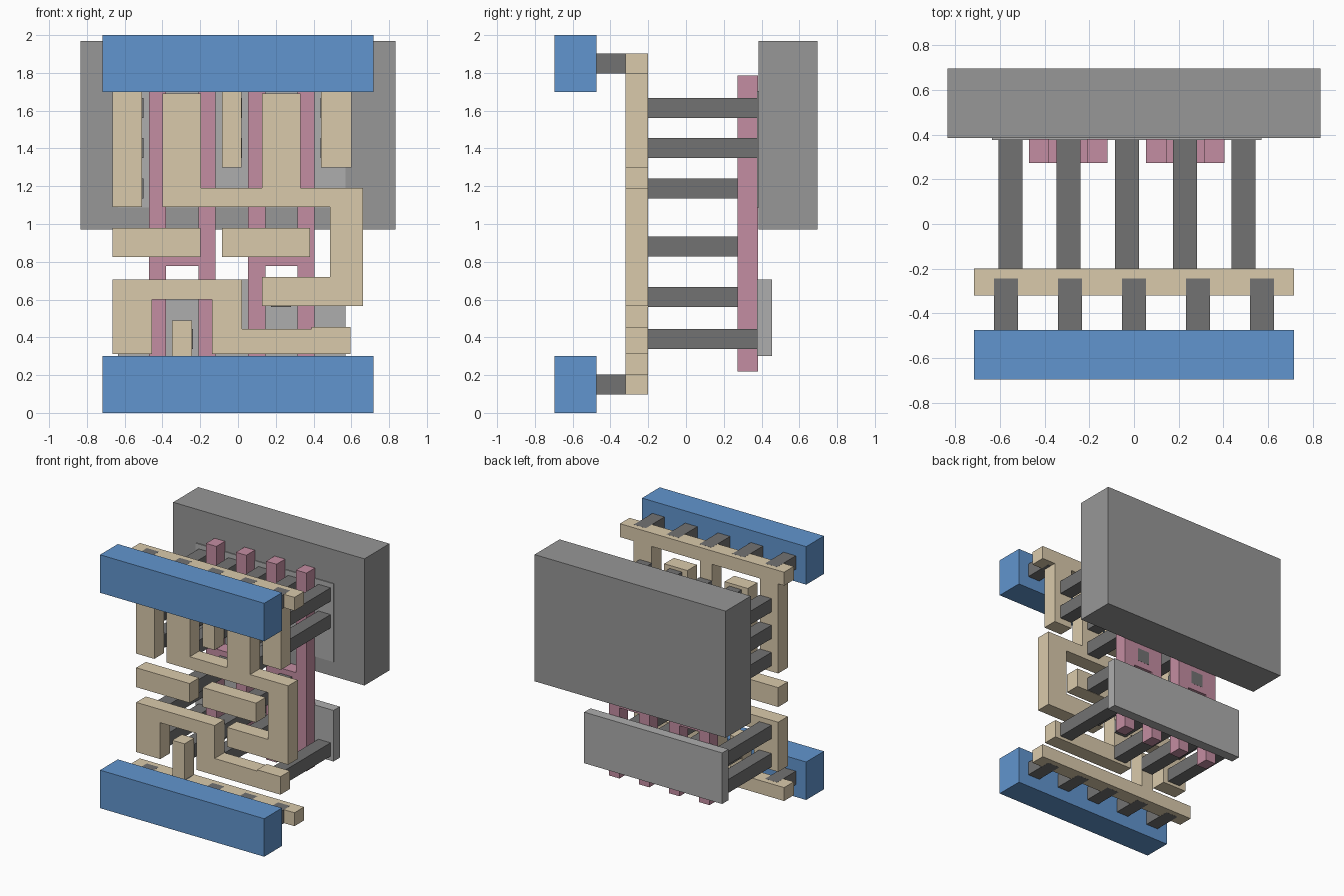
import bpy, bmesh


def material(name, rgb):
    m = bpy.data.materials.new(name)
    m.diffuse_color = (*rgb, 1)
    return m


BLUE = material("blue", (0.12, 0.30, 0.62))
TAN = material("tan", (0.70, 0.59, 0.41))
PINK = material("pink", (0.55, 0.27, 0.36))
DARK = material("dark_grey", (0.17, 0.17, 0.17))
MID = material("mid_grey", (0.31, 0.31, 0.31))
LIGHT = material("light_grey", (0.42, 0.42, 0.42))


def plate(name, outline, y0, y1, mat):
    """Extrude a closed x/z outline from y0 to y1."""
    bm = bmesh.new()
    face = bm.faces.new([bm.verts.new((x, y0, z)) for x, z in outline])
    ext = bmesh.ops.extrude_face_region(bm, geom=[face])
    moved = [v for v in ext["geom"] if isinstance(v, bmesh.types.BMVert)]
    bmesh.ops.translate(bm, verts=moved, vec=(0, y1 - y0, 0))
    bmesh.ops.recalc_face_normals(bm, faces=bm.faces)
    mesh = bpy.data.meshes.new(name)
    bm.to_mesh(mesh)
    bm.free()
    mesh.materials.append(mat)
    obj = bpy.data.objects.new(name, mesh)
    bpy.context.collection.objects.link(obj)
    return obj


def box(name, x0, x1, y0, y1, z0, z1, mat):
    return plate(name, [(x0, z0), (x1, z0), (x1, z1), (x0, z1)], y0, y1, mat)


def track(name, outline):
    return plate(name, outline, -0.32, -0.20, TAN)


# Front power rails and the short posts behind them
for side, z in (("lower", 0.15), ("upper", 1.85)):
    box(side + "_power_rail", -0.717, 0.717, -0.697, -0.475, z - 0.15, z + 0.15, BLUE)
    for i in range(5):
        x = (i - 2) * 0.2865
        box(f"{side}_rail_post_{i + 1}", x - 0.053, x + 0.053, -0.475, -0.243,
            z - 0.0535, z + 0.0535, DARK)

# Comb tracks behind the rails
track("upper_comb_track", [
    (-0.717, 1.903), (-0.717, 1.797), (-0.665, 1.797), (-0.665, 1.09), (-0.507, 1.09),
    (-0.507, 1.797), (-0.085, 1.797), (-0.085, 1.30), (0.018, 1.30), (0.018, 1.797),
    (0.44, 1.797), (0.44, 1.30), (0.60, 1.30), (0.60, 1.797), (0.717, 1.797), (0.717, 1.903)])
track("lower_comb_track", [
    (-0.717, 0.097), (0.717, 0.097), (0.717, 0.203), (-0.243, 0.203),
    (-0.243, 0.49), (-0.35, 0.49), (-0.35, 0.203), (-0.717, 0.203)])

# Forked output track that hooks back at its lower end
track("output_track", [
    (-0.40, 1.69), (-0.40, 1.09), (0.487, 1.09), (0.487, 0.72), (0.128, 0.72),
    (0.128, 0.567), (0.662, 0.567), (0.662, 1.19), (0.33, 1.19), (0.33, 1.69),
    (0.128, 1.69), (0.128, 1.19), (-0.197, 1.19), (-0.197, 1.69)])

# Bent lower track
track("bent_track", [
    (-0.665, 0.313), (-0.455, 0.313), (-0.455, 0.60), (-0.137, 0.60), (-0.137, 0.313),
    (0.595, 0.313), (0.595, 0.455), (0.39, 0.455), (0.39, 0.445), (0.02, 0.445),
    (0.02, 0.705), (-0.665, 0.705)])

# Two short input tracks
for side, x0 in (("left", -0.665), ("right", -0.085)):
    box(side + "_input_track", x0, x0 + 0.466, -0.32, -0.20, 0.825, 0.978, TAN)

# Long contact posts: column position and heights
COLUMNS = {
    -0.553: (0.39, 0.613, 1.188, 1.402, 1.613),
    -0.293: (0.39, 0.88, 1.188, 1.402, 1.613),
    -0.032: (0.39, 0.613, 1.402, 1.613),
    0.228: (0.613, 0.88, 1.188, 1.402, 1.613),
    0.491: (0.39, 1.402, 1.613),
}
for c, (x, heights) in enumerate(COLUMNS.items()):
    for r, z in enumerate(heights):
        box(f"contact_post_{c + 1}_{r + 1}", x - 0.0535, x + 0.0535, -0.20, 0.381,
            z - 0.053, z + 0.053, DARK)

# H-shaped gates
for side, x in (("left", -0.471), ("right", 0.054)):
    a, b, c, d = x, x + 0.091, x + 0.261, x + 0.352
    plate(side + "_gate", [
        (a, 0.22), (b, 0.22), (b, 0.777), (c, 0.777), (c, 0.22), (d, 0.22),
        (d, 1.785), (c, 1.785), (c, 0.975), (b, 0.975), (b, 1.785), (a, 1.785)],
        0.273, 0.38, PINK)

# Back plates
box("lower_back_strip", -0.635, 0.57, 0.377, 0.456, 0.302, 0.705, LIGHT)
box("upper_back_strip", -0.635, 0.57, 0.377, 0.456, 1.087, 1.704, LIGHT)
box("back_block", -0.835, 0.835, 0.384, 0.697, 0.97, 1.97, MID)
